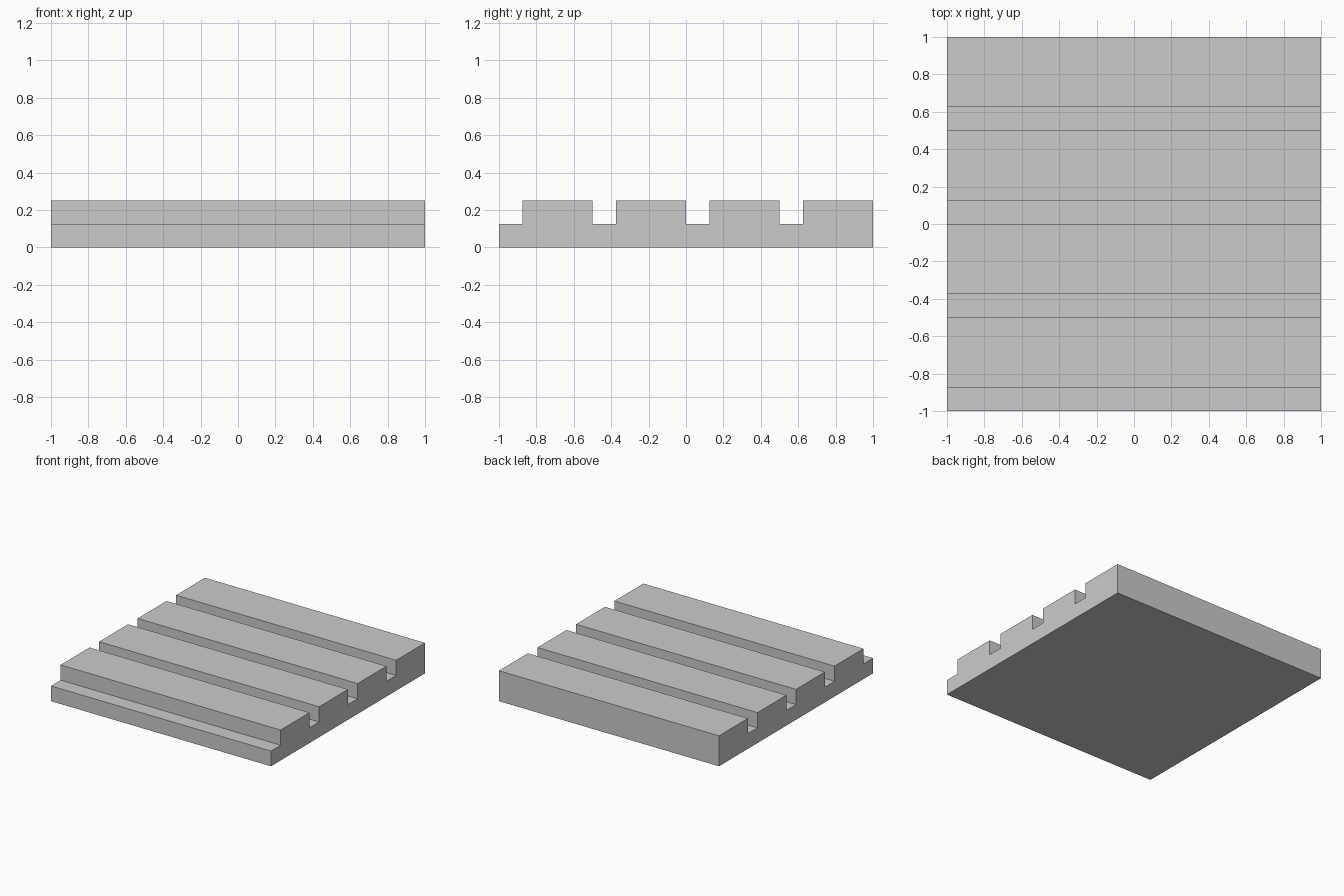
import bpy
import bmesh

if "Cube" in bpy.data.objects:
    bpy.data.objects.remove(bpy.data.objects["Cube"])

LENGTH, BASE_H, TOP_H = 2.0, 0.125, 0.25
PITCH, GROOVE, COUNT = 0.5, 0.125, 4

# Side profile (y, z): each step is a groove followed by a raised plank
profile = [(1, 0), (-1, 0)]
for i in range(COUNT):
    y = -1 + i * PITCH
    profile += [(y, BASE_H), (y + GROOVE, BASE_H),
                (y + GROOVE, TOP_H), (y + PITCH, TOP_H)]

# Extrude the profile along x into one solid slab
bm = bmesh.new()
face = bm.faces.new([bm.verts.new((-LENGTH / 2, y, z)) for y, z in profile])
extruded = bmesh.ops.extrude_face_region(bm, geom=[face], use_keep_orig=True)
verts = [g for g in extruded["geom"] if isinstance(g, bmesh.types.BMVert)]
bmesh.ops.translate(bm, verts=verts, vec=(LENGTH, 0, 0))
bmesh.ops.recalc_face_normals(bm, faces=bm.faces)

mesh = bpy.data.meshes.new("grooved_slab")
bm.to_mesh(mesh)
bm.free()
slab = bpy.data.objects.new("grooved_slab", mesh)
bpy.context.collection.objects.link(slab)
